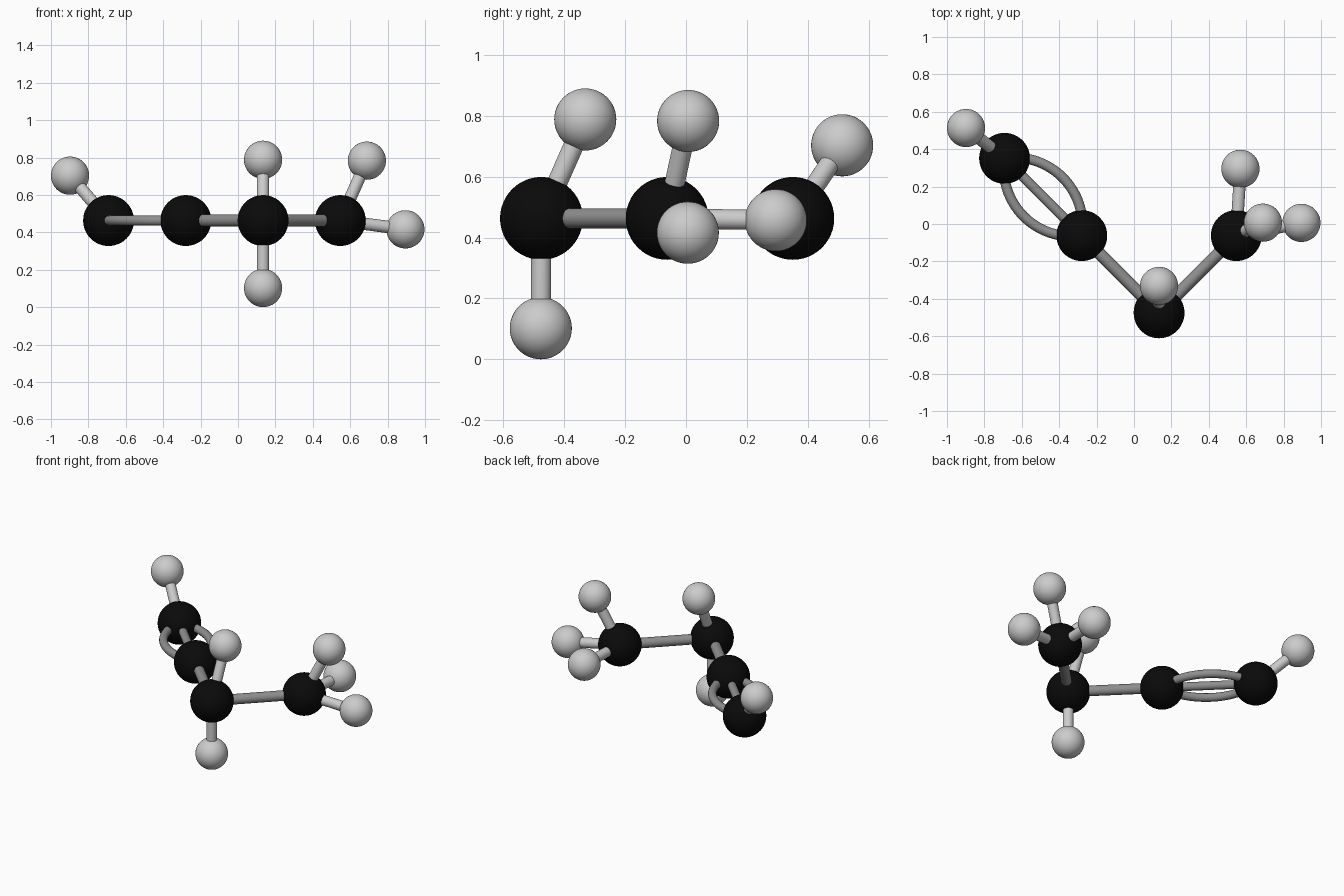
import bpy, math
from mathutils import Vector

if "Cube" in bpy.data.objects:
    bpy.data.objects.remove(bpy.data.objects["Cube"])


def material(name, rgb):
    m = bpy.data.materials.new(name)
    m.diffuse_color = (*rgb, 1.0)
    m.use_nodes = True
    m.node_tree.nodes["Principled BSDF"].inputs["Base Color"].default_value = m.diffuse_color
    return m


BLACK = material("carbon black", (0.003, 0.003, 0.003))
WHITE = material("hydrogen light grey", (0.6, 0.6, 0.6))
GREY = material("bond grey", (0.27, 0.27, 0.27))

CARBON_R, HYDROGEN_R, BOND_R, ARC_R = 0.136, 0.102, 0.033, 0.027


def finish(name, mat):
    ob = bpy.context.object
    ob.name = name
    ob.data.materials.append(mat)
    bpy.ops.object.shade_smooth_by_angle(angle=math.radians(40))
    return ob


def ball(name, pos, radius, mat):
    bpy.ops.mesh.primitive_uv_sphere_add(segments=48, ring_count=24, radius=radius, location=pos)
    return finish(name, mat)


def stick(name, a, b, radius, mat):
    a, b = Vector(a), Vector(b)
    d = b - a
    bpy.ops.mesh.primitive_cylinder_add(vertices=32, radius=radius, depth=d.length, location=(a + b) / 2)
    bpy.context.object.rotation_euler = d.to_track_quat('Z', 'Y').to_euler()
    return finish(name, mat)


def arc_stick(name, a, b, bulge, mat):
    """Bent bond: circular arc in the horizontal plane between two atoms."""
    a, b = Vector(a), Vector(b)
    half = (b - a).length / 2
    along = (b - a).normalized()
    side = Vector((0, 0, 1)).cross(along) * math.copysign(1, bulge)
    h = abs(bulge)
    r = (half * half + h * h) / (2 * h)
    sweep = math.asin(half / r)
    centre = (a + b) / 2 + side * (h - r)
    cu = bpy.data.curves.new(name, 'CURVE')
    cu.dimensions = '3D'
    cu.bevel_depth = ARC_R
    cu.bevel_resolution = 6
    n = 32
    sp = cu.splines.new('POLY')
    sp.points.add(n)
    for i, p in enumerate(sp.points):
        t = sweep * (2 * i / n - 1)
        p.co = (*(centre + along * (r * math.sin(t)) + side * (r * math.cos(t))), 1)
    sp.use_smooth = True
    ob = bpy.data.objects.new(name, cu)
    bpy.context.collection.objects.link(ob)
    bpy.ops.object.select_all(action='DESELECT')
    ob.select_set(True)
    bpy.context.view_layer.objects.active = ob
    bpy.ops.object.convert(target='MESH')
    return finish(name, mat)


# Carbon chain
Z = 0.463
carbons = [(-0.692, 0.351, Z), (-0.279, -0.062, Z), (0.134, -0.475, Z), (0.547, -0.062, Z)]
for i, c in enumerate(carbons):
    ball(f"carbon_{i + 1}", c, CARBON_R, BLACK)

# Hydrogens, each tied to its carbon index
hydrogens = [
    (0, (-0.898, 0.513, 0.703)),
    (2, (0.134, -0.331, 0.788)),
    (2, (0.134, -0.477, 0.102)),
    (3, (0.569, 0.295, 0.457)),
    (3, (0.689, 0.007, 0.783)),
    (3, (0.895, 0.006, 0.416)),
]
for i, (c, pos) in enumerate(hydrogens):
    ball(f"hydrogen_{i + 1}", pos, HYDROGEN_R, WHITE)
    stick(f"hydrogen_bond_{i + 1}", carbons[c], pos, BOND_R, WHITE)

# Single carbon bonds
for i in (1, 2):
    stick(f"single_bond_{i}", carbons[i], carbons[i + 1], BOND_R, GREY)

# Triple bond: one straight stick and two bent ones
stick("triple_bond_middle", carbons[0], carbons[1], ARC_R, GREY)
for label, bulge in (("outer", 0.147), ("inner", -0.147)):
    arc_stick(f"triple_bond_{label}", carbons[0], carbons[1], bulge, GREY)
